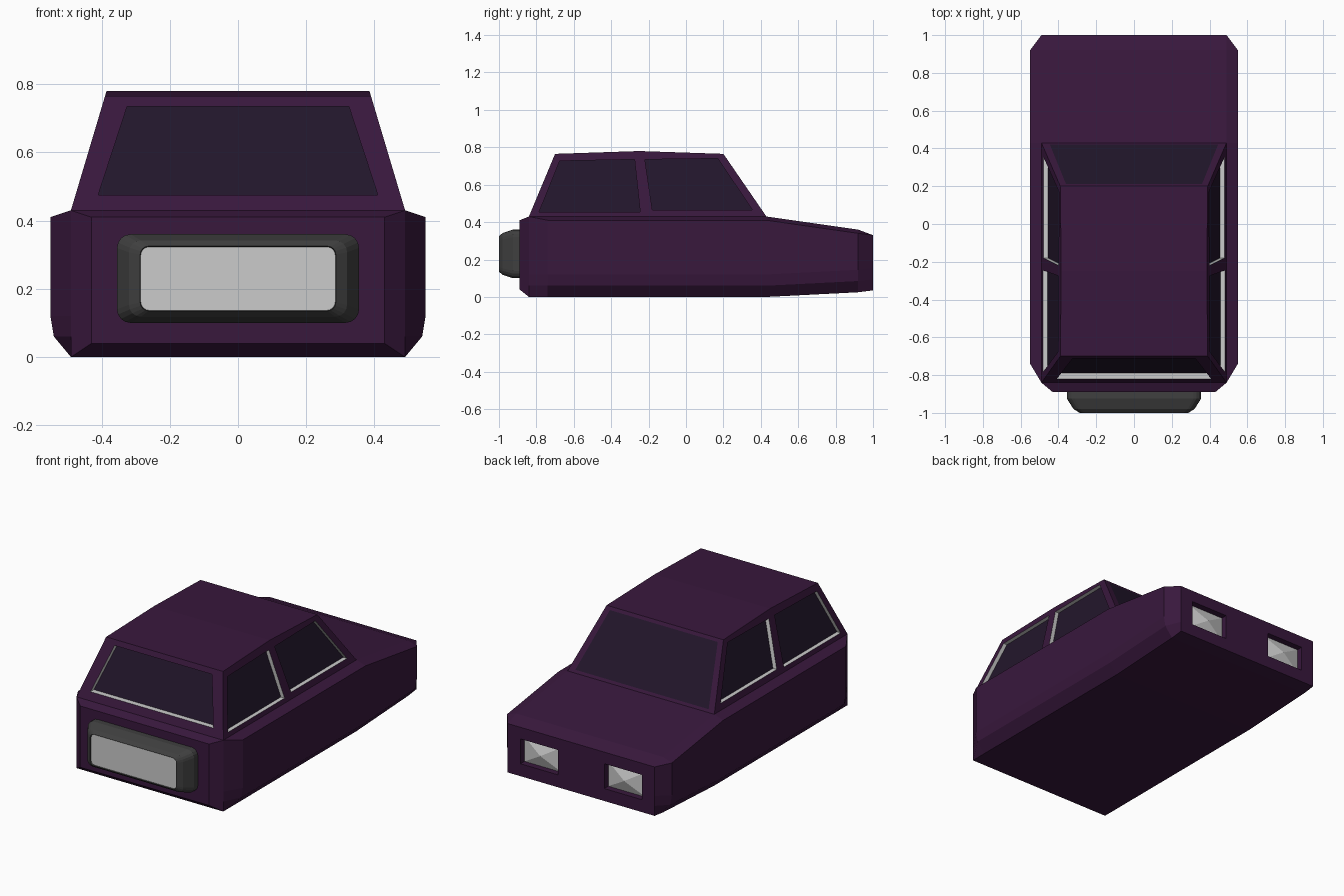
import bpy, bmesh, math
from mathutils import Vector

if "Cube" in bpy.data.objects:
    bpy.data.objects.remove(bpy.data.objects["Cube"])


def paint(name, r, g, b):
    m = bpy.data.materials.new(name)
    m.diffuse_color = (r, g, b, 1)
    m.use_nodes = True
    m.node_tree.nodes["Principled BSDF"].inputs["Base Color"].default_value = m.diffuse_color
    return m


PURPLE = paint("purple_paint", .040, .009, .046)
GLASS = paint("dark_glass", .016, .008, .024)
RUBBER = paint("dark_grey", .05, .05, .05)


def finish(name, bm, mat=None):
    me = bpy.data.meshes.new(name)
    bm.to_mesh(me)
    bm.free()
    ob = bpy.data.objects.new(name, me)
    bpy.context.collection.objects.link(ob)
    if mat:
        me.materials.append(mat)
    return ob


def loft(name, rings, mat, caps=(True, True)):
    bm = bmesh.new()
    rows = [[bm.verts.new(p) for p in r] for r in rings]
    for a, b in zip(rows, rows[1:]):
        for i in range(len(a)):
            j = (i + 1) % len(a)
            bm.faces.new((a[i], a[j], b[j], b[i]))
    if caps[0]:
        bm.faces.new(rows[0][::-1])
    if caps[1]:
        bm.faces.new(rows[-1])
    bmesh.ops.recalc_face_normals(bm, faces=bm.faces)
    return finish(name, bm, mat)


# Lower body: cross-sections from front to back
def body_ring(y, w, z0, z1, c):
    half = [(w - c, z0), (w - c / 6, z0 + .06), (w, z0 + .12),
            (w, z1 - c / 3), (w - c, z1)]
    return [(x, y, z) for x, z in half] + [(-x, y, z) for x, z in half[::-1]]


body = loft("lower_body", [
    body_ring(-.89, .43, .04, .41, 0),
    body_ring(-.84, .49, 0, .43, 0),
    body_ring(-.74, .55, 0, .43, .06),
    body_ring(.43, .55, 0, .43, .06),
    body_ring(.92, .55, .025, .36, .06),
    body_ring(1.0, .49, .035, .33, 0)], PURPLE)

# Lamp pockets in the tail, each with a faceted lamp
for s in (-1, 1):
    bpy.ops.mesh.primitive_cube_add(size=1, location=(s * .28, 1, .185))
    cutter = bpy.context.object
    cutter.name = "lamp_pocket_cutter"
    cutter.scale = (.25, .08, .15)
    cutter.hide_render = True
    cutter.display_type = 'WIRE'
    mod = body.modifiers.new("lamp_pocket", 'BOOLEAN')
    mod.operation = 'DIFFERENCE'
    mod.object = cutter
    bm = bmesh.new()
    x0, x1, z0, z1 = s * .28 - .125, s * .28 + .125, .11, .26
    base = [bm.verts.new((x, .962, z)) for x, z in
            ((x0, z0), (x1, z0), (x1, z1), (x0, z1))]
    tip = bm.verts.new((s * .28, .99, .185))
    for i in range(4):
        bm.faces.new((base[i], tip, base[(i + 1) % 4]))
    bm.faces.new(base)
    bmesh.ops.recalc_face_normals(bm, faces=bm.faces)
    finish("lamp", bm)

# Cabin: sloping panels, each with a window opening set back by a grey reveal
shell, reveal, glass = bmesh.new(), bmesh.new(), bmesh.new()


def face(bm, pts, toward):
    f = bm.faces.new([bm.verts.new(p) for p in pts])
    f.normal_update()
    if f.normal.dot(toward) < 0:
        f.normal_flip()


def panel(outer, inner, recess, out):
    outer = [Vector(p) for p in outer]
    inner = [Vector(p) for p in inner]
    off, out = Vector(recess), Vector(out)
    mid = sum(inner, Vector()) / 4
    for i in range(4):
        j = (i + 1) % 4
        face(shell, (outer[i], outer[j], inner[j], inner[i]), out)
        if off.length:
            face(reveal, (inner[i], inner[j], inner[j] + off, inner[i] + off),
                 mid - (inner[i] + inner[j]) / 2)
    face(glass, [p + off for p in inner], out)


def end_panel(y_at, outer, inner, depth, sign):
    def place(c):
        return [(s * x, y_at(z), z) for (x, z), s in
                zip((c[0], c[0], c[1], c[1]), (-1, 1, 1, -1))]
    panel(place(outer), place(inner), (0, depth, 0), (0, sign, .3))


end_panel(lambda z: -.84 + (z - .43) * .418, [(.49, .43), (.39, .765)],
          [(.41, .475), (.325, .735)], .033, -1)
end_panel(lambda z: .43 - (z - .43) * .687, [(.49, .43), (.39, .765)],
          [(.445, .445), (.36, .748)], 0, 1)

SIDE_WINDOWS = [
    ([(-.84, .43), (-.21, .43), (-.25, .78), (-.70, .765)],
     [(-.785, .455), (-.245, .455), (-.275, .735), (-.675, .727)]),
    ([(-.21, .43), (.43, .43), (.20, .765), (-.25, .78)],
     [(-.18, .465), (.355, .465), (.17, .74), (-.22, .735)])]
for s in (-1, 1):
    for outer, inner in SIDE_WINDOWS:
        o, n = [[(s * (.49 - (z - .43) * .2985), y, z) for y, z in q]
                for q in (outer, inner)]
        panel(o, n, (-s * .025, 0, 0), (s, 0, .3))

# Roof with a slight crown across the middle
roof = [(-.70, .765, .39), (-.25, .78, .3855), (.20, .765, .39)]
for (ya, za, xa), (yb, zb, xb) in zip(roof, roof[1:]):
    face(shell, [(-xa, ya, za), (xa, ya, za), (xb, yb, zb), (-xb, yb, zb)],
         Vector((0, 0, 1)))

bmesh.ops.remove_doubles(shell, verts=shell.verts, dist=.0005)
finish("cabin_shell", shell, PURPLE)
finish("window_reveals", reveal)
finish("window_glass", glass, GLASS)


# Front grille: rounded dark surround with a grey plate
def round_rect(y, w, h, r, zc=.23, n=4):
    pts = []
    for k, (sx, sz) in enumerate(((1, 1), (-1, 1), (-1, -1), (1, -1))):
        for i in range(n + 1):
            a = math.pi / 2 * (k + i / n)
            pts.append((sx * (w - r) + r * math.cos(a), y,
                        zc + sz * (h - r) + r * math.sin(a)))
    return pts


loft("grille_surround", [
    round_rect(-.88, .355, .13, .04),
    round_rect(-.925, .355, .13, .04),
    round_rect(-.98, .32, .112, .035),
    round_rect(-1.0, .287, .095, .025),
    round_rect(-.992, .285, .093, .025)], RUBBER, (True, False))
bm = bmesh.new()
bm.faces.new([bm.verts.new(p) for p in round_rect(-.993, .286, .094, .025)])
bm.faces.ensure_lookup_table()
bm.faces[0].normal_update()
if bm.faces[0].normal.y > 0:
    bm.faces[0].normal_flip()
finish("grille_plate", bm)
